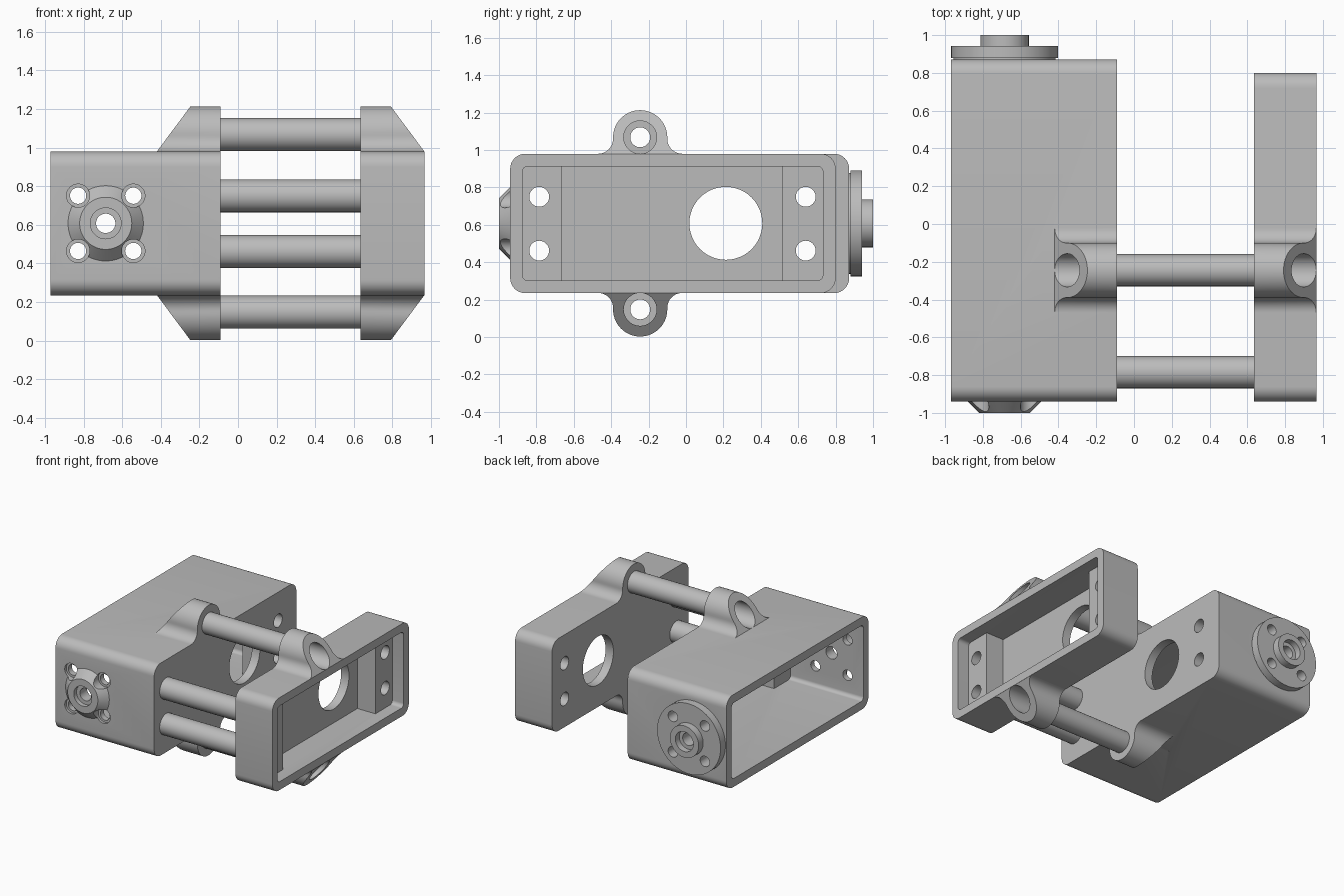
import bpy, bmesh
from math import sin, cos, pi, atan2, radians
from mathutils import Vector

if "Cube" in bpy.data.objects:
    bpy.data.objects.remove(bpy.data.objects["Cube"])

GREY = (0.5, 0.5, 0.5, 1)
grey = bpy.data.materials.new("plain grey")
grey.use_nodes = True
grey.diffuse_color = GREY
grey.node_tree.nodes["Principled BSDF"].inputs["Base Color"].default_value = GREY

MID = 0.608                      # height of the centre line
LUG_Y, LUG_OFF = -0.245, 0.46    # outrigger rod axis
SHAFT_X = -0.685                 # shaft axis
TUBE_R, BORE_R = 0.085, 0.053


def finish(name, bm):
    bmesh.ops.recalc_face_normals(bm, faces=bm.faces)
    me = bpy.data.meshes.new(name)
    bm.to_mesh(me)
    bm.free()
    me.materials.append(grey)
    ob = bpy.data.objects.new(name, me)
    bpy.context.collection.objects.link(ob)
    return ob


def prism(name, pts, x0, x1, cut=None):
    """Extrude a (y, z) profile along x, optionally sliced by a plane."""
    bm = bmesh.new()
    face = bm.faces.new([bm.verts.new((x0, y, z)) for y, z in pts])
    new = bmesh.ops.extrude_face_region(bm, geom=[face])["geom"]
    bmesh.ops.translate(bm, vec=(x1 - x0, 0, 0),
                        verts=[v for v in new if isinstance(v, bmesh.types.BMVert)])
    if cut:
        geom = bm.verts[:] + bm.edges[:] + bm.faces[:]
        res = bmesh.ops.bisect_plane(bm, geom=geom, plane_co=cut[0],
                                     plane_no=cut[1], clear_outer=True)
        edges = [e for e in res["geom_cut"] if isinstance(e, bmesh.types.BMEdge)]
        bmesh.ops.edgeloop_fill(bm, edges=edges)
    return finish(name, bm)


def arc(cy, cz, r, a0, a1, n):
    return [(cy + r * cos(a0 + (a1 - a0) * i / n), cz + r * sin(a0 + (a1 - a0) * i / n))
            for i in range(n + 1)]


def rounded(y0, y1, z0, z1, r):
    pts = []
    for k, (y, z) in enumerate([(y1 - r, z1 - r), (y0 + r, z1 - r),
                                (y0 + r, z0 + r), (y1 - r, z0 + r)]):
        pts += arc(y, z, r, k * pi / 2, (k + 1) * pi / 2, 8)
    return pts


def lathe(name, axis, centre, profile, n=64, closed=False):
    """Revolve (position, radius) points about the x or y axis; closed makes a ring."""
    bm = bmesh.new()
    rings = []
    for t, r in profile:
        ring = []
        for i in range(n):
            u, w = r * cos(2 * pi * i / n), r * sin(2 * pi * i / n)
            co = (t, centre[0] + u, centre[1] + w) if axis == "x" else (centre[0] + u, t, centre[1] + w)
            ring.append(bm.verts.new(co))
        rings.append(ring)
    pairs = list(zip(rings, rings[1:]))
    if closed:
        pairs.append((rings[-1], rings[0]))
    else:
        bm.faces.new(rings[0])
        bm.faces.new(rings[-1])
    for a, b in pairs:
        for i in range(n):
            j = (i + 1) % n
            bm.faces.new((a[i], a[j], b[j], b[i]))
    return finish(name, bm)


def rod(axis, centre, t0, t1, r):
    return lathe("tool", axis, centre, [(t0, r), (t1, r)], 48)


def combine(target, tools, op):
    for tool in tools:
        mod = target.modifiers.new("cut", "BOOLEAN")
        mod.operation, mod.solver, mod.object = op, "EXACT", tool
        dg = bpy.context.evaluated_depsgraph_get()
        me = bpy.data.meshes.new_from_object(target.evaluated_get(dg))
        target.modifiers.clear()
        target.data = me
        bpy.data.objects.remove(tool)


def lug(side, x0, x1, cut_x, slope):
    """Round ear with filleted foot and a sloping outer end; side is +1 top, -1 bottom."""
    R, f, d, base = 0.145, 0.08, 0.225, 0.372
    c = LUG_OFF
    a = atan2(base + f - c, d)
    half = arc(d, base + f, f, -pi / 2, -pi + a, 10)
    pts = [(d, base - 0.03)] + half + arc(0, c, R, a, pi - a, 32)[1:-1]
    pts += [(-y, z) for y, z in reversed(half)] + [(-d, base - 0.03)]
    pts = [(LUG_Y + y, MID + side * z) for y, z in pts]
    co = Vector((cut_x, 0, MID + side * base))
    no = Vector((slope * 0.235, 0, side * 0.175))
    return prism("tool", pts, x0, x1, (co, no))


def block(y0, y1, x0, x1, z0=0.29, z1=0.926):
    return prism("tool", [(y0, z0), (y1, z0), (y1, z1), (y0, z1)], x0, x1)


def housing(name, x_open, x_face, y1, slope):
    """Hollow shell open at x_open, with end posts, lugs and bored holes."""
    s = slope                                   # direction of the open side
    lo, hi = sorted((x_open, x_face))
    shell = prism(name, rounded(-0.94, y1, 0.235, 0.98, 0.08), lo, hi)
    inner = x_face + s * 0.07
    combine(shell, [prism("tool", rounded(-0.875, y1 - 0.068, 0.302, 0.913, 0.03),
                          *sorted((inner, x_open + s * 0.1)))], "DIFFERENCE")
    posts = [block(a, b, *sorted((x_face + s * 0.03, x_face + s * 0.23)))
             for a, b in ((-0.90, -0.665), (0.515, y1 - 0.04))]
    far = x_face + s * 0.33
    lugs = [lug(k, *sorted((x_face, far)), far, s) for k in (1, -1)]
    combine(shell, posts + lugs, "UNION")
    # cable opening, mounting holes and rod bores
    a, b = sorted((x_face - s * 0.1, x_face + s * 0.45))
    holes = [rod("x", (0.213, MID), a, b, 0.195)]
    holes += [rod("x", (y, z), a, b, BORE_R) for y in (-0.785, 0.64) for z in (0.75, 0.462)]
    for k in (1, -1):
        z = MID + k * LUG_OFF
        holes.append(rod("x", (LUG_Y, z), a, b, BORE_R))
        holes.append(rod("x", (LUG_Y, z), *sorted((inner, x_face + s * 0.45)), TUBE_R + 0.003))
    combine(shell, holes, "DIFFERENCE")
    return shell


# Two housings facing away from each other
main_housing = housing("main_housing", -0.97, -0.09, 0.872, -1)
end_housing = housing("end_housing", 0.965, 0.635, 0.80, 1)

# Front bearing boss and rear flange with hub
axis = (SHAFT_X, MID)
boss = lathe("tool", "y", axis, [(-0.92, 0.195), (-0.94, 0.195), (-1.0, 0.135)])
flange = lathe("tool", "y", axis, [(0.83, 0.27), (0.88, 0.27), (0.88, 0.283), (0.942, 0.283),
                                   (0.942, 0.128), (1.0, 0.128)])
combine(main_housing, [boss, flange], "UNION")

# Shaft bore with counterbores, and four screw holes
bores = [rod("y", axis, -1.2, 1.2, 0.05), rod("y", axis, -1.2, -0.965, 0.08),
         rod("y", axis, 0.95, 1.2, 0.08)]
for dx in (-0.143, 0.143):
    for dz in (-0.143, 0.143):
        c = (SHAFT_X + dx, MID + dz)
        bores += [rod("y", c, -1.2, 1.2, 0.042), rod("y", c, -1.2, -0.92, 0.06)]
combine(main_housing, bores, "DIFFERENCE")

# Hollow connecting rods
rods = []
for name, y, z in (("upper_rod", LUG_Y, MID + LUG_OFF), ("lower_rod", LUG_Y, MID - LUG_OFF),
                   ("front_upper_rod", -0.785, 0.75), ("front_lower_rod", -0.785, 0.462)):
    rods.append(lathe(name, "x", (y, z), [(-0.09, TUBE_R), (0.635, TUBE_R),
                                          (0.635, BORE_R), (-0.09, BORE_R)], 48, True))

bpy.ops.object.select_all(action="DESELECT")
for ob in [main_housing, end_housing] + rods:
    ob.select_set(True)
bpy.context.view_layer.objects.active = main_housing
bpy.ops.object.shade_smooth_by_angle(angle=radians(30))
